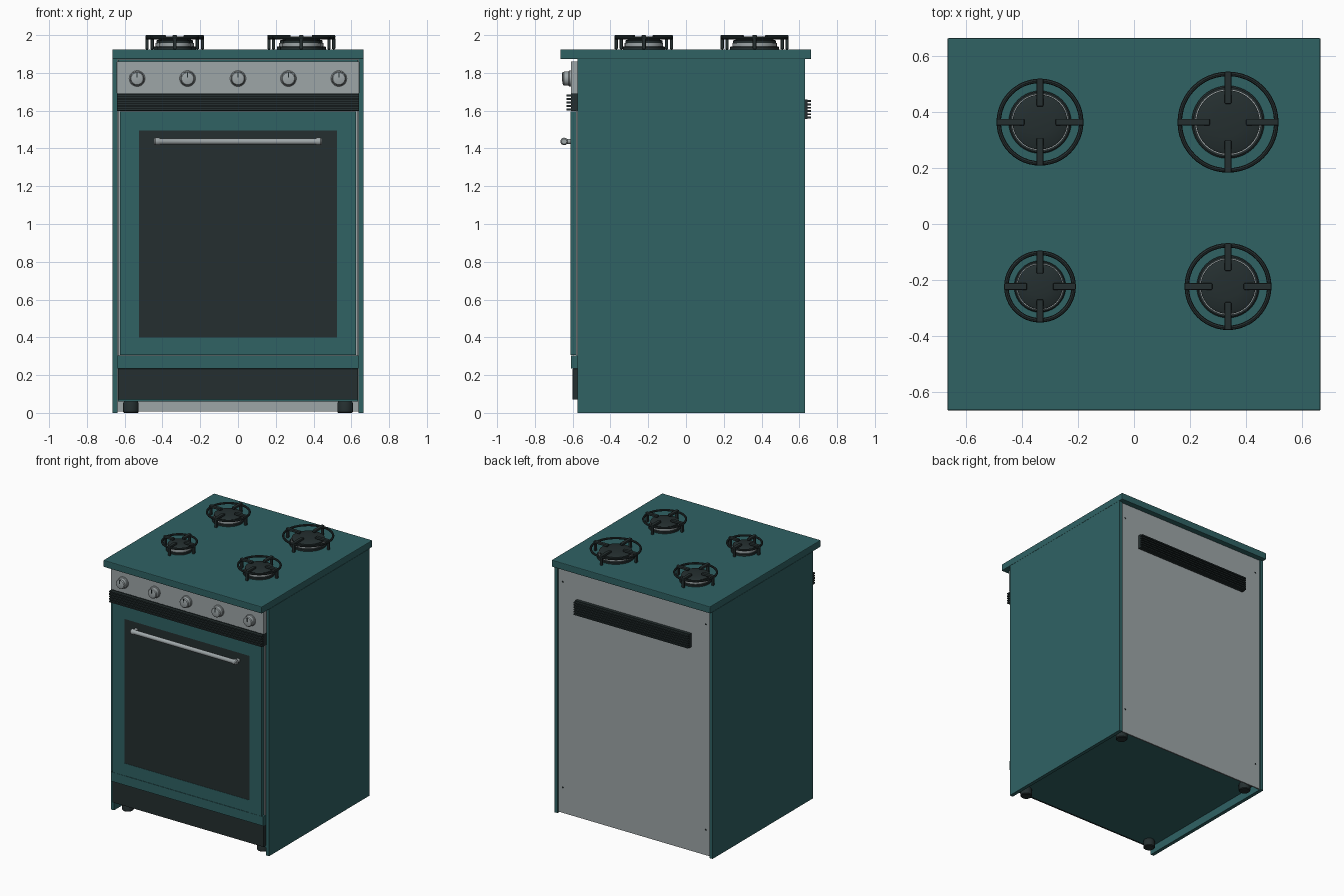
import bpy, bmesh, math
from mathutils import Matrix

cube = bpy.data.objects.get("Cube")
if cube:
    bpy.data.objects.remove(cube, do_unlink=True)


def material(name, rgb):
    m = bpy.data.materials.new(name)
    m.use_nodes = True
    m.diffuse_color = (*rgb, 1)
    m.node_tree.nodes["Principled BSDF"].inputs["Base Color"].default_value = (*rgb, 1)
    return m


TEAL = material("teal enamel", (0.029, 0.122, 0.127))
BLACK = material("black", (0.018, 0.028, 0.029))
STEEL = material("steel", (0.34, 0.38, 0.39))


def finish(bm, name, mat, smooth=False):
    bmesh.ops.recalc_face_normals(bm, faces=bm.faces)
    mesh = bpy.data.meshes.new(name)
    bm.to_mesh(mesh)
    bm.free()
    mesh.materials.append(mat)
    ob = bpy.data.objects.new(name, mesh)
    bpy.context.collection.objects.link(ob)
    if smooth:
        bpy.ops.object.select_all(action="DESELECT")
        ob.select_set(True)
        bpy.context.view_layer.objects.active = ob
        bpy.ops.object.shade_smooth_by_angle(angle=math.radians(35))
    return ob


def add_box(bm, x, y, z, turn=Matrix()):
    """Box spanning the given (low, high) ranges."""
    size = [b - a for a, b in (x, y, z)]
    mid = [(a + b) / 2 for a, b in (x, y, z)]
    bmesh.ops.create_cube(bm, size=1, matrix=turn @ Matrix.Translation(mid) @ Matrix.Diagonal((*size, 1)))


def box(name, mat, x, y, z, bevel=0):
    bm = bmesh.new()
    add_box(bm, x, y, z)
    if bevel:
        bmesh.ops.bevel(bm, geom=bm.edges[:], offset=bevel, segments=2, affect="EDGES", profile=0.5)
    return finish(bm, name, mat)


def lathe(name, mat, profile, place, steps=40):
    """Revolve (radius, height) points about z, then place the result."""
    bm = bmesh.new()
    verts = [bm.verts.new((r, 0, h)) for r, h in profile]
    edges = [bm.edges.new(pair) for pair in zip(verts, verts[1:])]
    bmesh.ops.spin(bm, geom=verts + edges, cent=(0, 0, 0), axis=(0, 0, 1), angle=2 * math.pi, steps=steps)
    bmesh.ops.remove_doubles(bm, verts=bm.verts, dist=1e-5)
    bmesh.ops.transform(bm, matrix=place, verts=bm.verts)
    return finish(bm, name, mat, True)


def grille(name, x, z, y_in, y_out, slats):
    """Louvred vent: a backing block with thin projecting slats."""
    bm = bmesh.new()
    mid = y_in + (y_out - y_in) * 0.6
    add_box(bm, (-x, x), sorted((y_in, mid)), z)
    pitch = (z[1] - z[0]) / slats
    for i in range(slats):
        low = z[0] + pitch * (i + 0.2)
        add_box(bm, (-x, x), sorted((mid, y_out)), (low, low + pitch * 0.55))
    return finish(bm, name, BLACK)


move = Matrix.Translation
FORWARD = Matrix.Rotation(math.pi / 2, 4, "X")
SIDEWAYS = Matrix.Rotation(math.pi / 2, 4, "Y")
SIDES = (("right", -1), ("left", 1))

# Cabinet
box("carcass", TEAL, (-0.636, 0.636), (-0.575, 0.612), (0.06, 1.872))
box("worktop", TEAL, (-0.665, 0.665), (-0.665, 0.662), (1.873, 1.925), 0.005)
box("back_panel", STEEL, (-0.637, 0.637), (0.61, 0.62), (0.008, 1.873))
box("front_frame", STEEL, (-0.636, 0.636), (-0.582, -0.57), (0.3, 1.6))
for side, s in SIDES:
    box(side + "_side_panel", TEAL, sorted((s * 0.637, s * 0.664)), (-0.575, 0.63), (0, 1.873))

# Oven door
for side, s in SIDES:
    box(side + "_door_stile", TEAL, sorted((s * 0.525, s * 0.626)), (-0.612, -0.58), (0.307, 1.595))
box("door_top_rail", TEAL, (-0.525, 0.525), (-0.61, -0.58), (1.495, 1.595))
box("door_bottom_rail", TEAL, (-0.525, 0.525), (-0.61, -0.58), (0.307, 0.4))
box("door_glass", BLACK, (-0.525, 0.525), (-0.608, -0.58), (0.4, 1.495))
box("lower_rail", TEAL, (-0.638, 0.638), (-0.61, -0.57), (0.235, 0.305))
box("drawer_front", BLACK, (-0.636, 0.636), (-0.6, -0.57), (0.07, 0.234), 0.003)

# Door handle
lathe("handle_bar", STEEL,
      [(0, -0.445), (0.014, -0.445), (0.02, -0.438), (0.02, -0.418), (0.016, -0.412),
       (0.016, 0.412), (0.02, 0.418), (0.02, 0.438), (0.014, 0.445), (0, 0.445)],
      move((0, -0.645, 1.437)) @ SIDEWAYS, 24)
for side, s in SIDES:
    lathe(side + "_handle_post", STEEL, [(0.014, 0), (0.014, 0.04)],
          move((s * 0.428, -0.606, 1.437)) @ FORWARD, 20)

# Control panel, knobs and vents
box("control_panel", STEEL, (-0.642, 0.642), (-0.61, -0.57), (1.69, 1.86), 0.003)
for i in range(5):
    x = (i - 2) * 0.267
    lathe("knob", STEEL,
          [(0.042, 0), (0.042, 0.008), (0.038, 0.012), (0.037, 0.036), (0.032, 0.042), (0.018, 0.045), (0, 0.046)],
          move((x, -0.61, 1.77)) @ FORWARD)
    box("knob_mark", BLACK, (x - 0.003, x + 0.003), (-0.657, -0.65), (1.775, 1.803))
grille("front_vent", 0.64, (1.597, 1.69), -0.575, -0.632, 5)
grille("back_vent", 0.48, (1.555, 1.66), 0.618, 0.662, 6)
for x in (-0.6, 0.6):
    for z in (0.2, 1.76):
        lathe("back_screw", BLACK, [(0.006, 0), (0.005, -0.003), (0, -0.004)],
              move((x, 0.62, z)) @ FORWARD, 12)

# Feet
for x in (-0.567, 0.567):
    for y in (-0.51, 0.54):
        lathe("foot", BLACK, [(0, 0), (0.036, 0), (0.041, 0.005), (0.041, 0.05), (0.034, 0.065)],
              move((x, y, 0)), 24)


def burner(x, y, radius):
    place = move((x, y, 1.925))
    r = radius
    lathe("burner_base", BLACK, [(0.72 * r, 0), (0.72 * r, 0.012), (0.69 * r, 0.016), (0, 0.016)], place)
    lathe("burner_ring", STEEL, [(0.655 * r, 0.016), (0.655 * r, 0.034), (0, 0.034)], place)
    lathe("burner_cap", BLACK,
          [(0.63 * r, 0.034), (0.63 * r, 0.046), (0.58 * r, 0.05), (0.3 * r, 0.055), (0, 0.057)], place)
    # Pan support: round hoop with four pronged legs
    arc = [(r - 0.008 + 0.008 * math.cos(a), 0.06 + 0.008 * math.sin(a))
           for a in (i * math.pi / 4 for i in range(9))]
    lathe("support_hoop", BLACK, arc + [(p, 0.12 - h) for p, h in arc[-2::-1]], place, 48)
    bm = bmesh.new()
    for i in range(4):
        turn = place @ Matrix.Rotation(i * math.pi / 2, 4, "Z")
        add_box(bm, (0.36 * r, r), (-0.012, 0.012), (0.058, 0.075), turn)
        add_box(bm, (r - 0.017, r), (-0.01, 0.01), (0, 0.06), turn)
    bmesh.ops.bevel(bm, geom=bm.edges[:], offset=0.004, segments=2, affect="EDGES", profile=0.5)
    finish(bm, "support_prongs", BLACK)


# Hob burners
for x, y, radius in ((-0.335, 0.363, 0.155), (0.335, 0.363, 0.18),
                     (-0.335, -0.223, 0.128), (0.335, -0.223, 0.155)):
    burner(x, y, radius)
